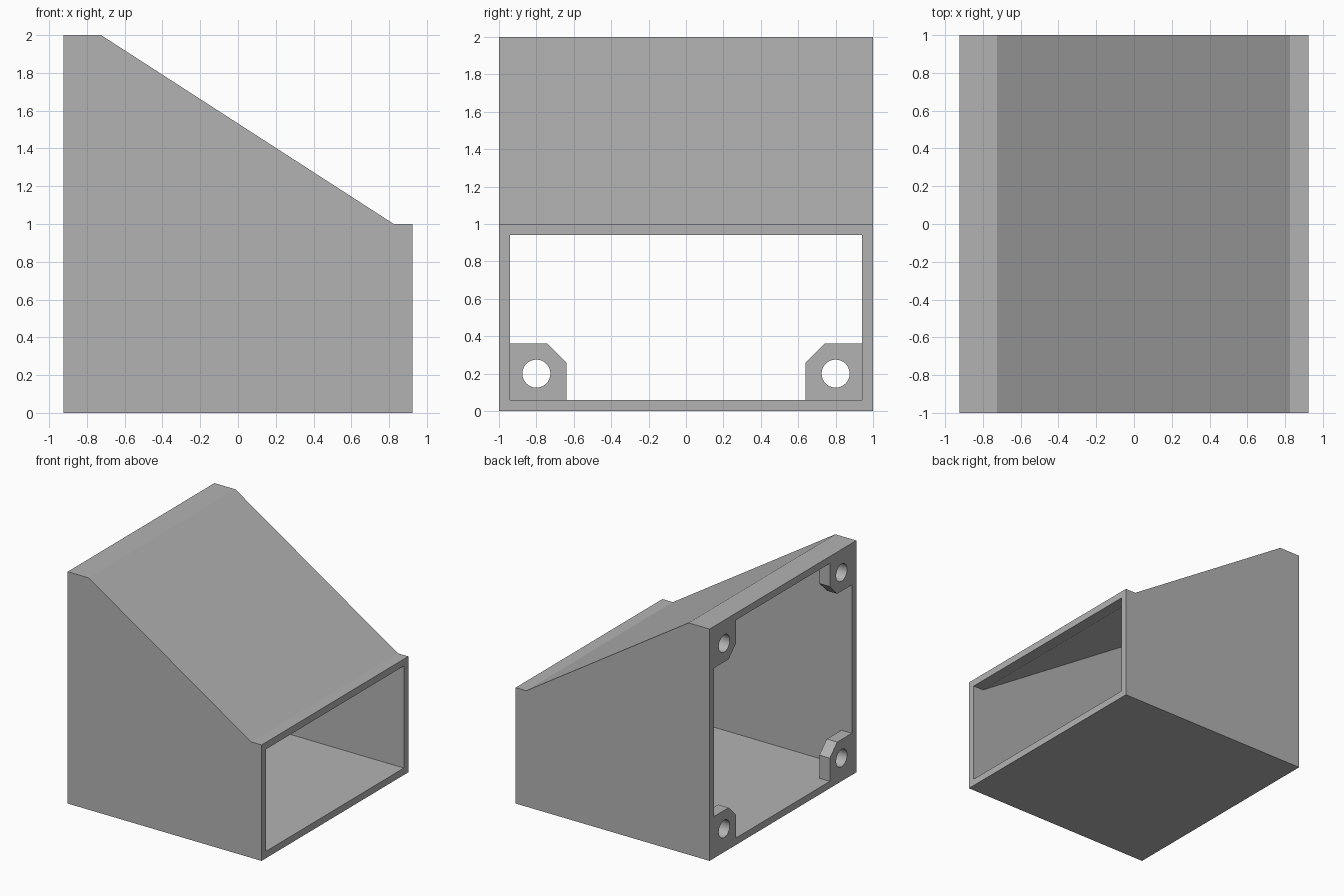
import bpy, bmesh
from math import cos, sin, tau

cube = bpy.data.objects.get("Cube")
if cube:
    bpy.data.objects.remove(cube, do_unlink=True)

grey = bpy.data.materials.new("plain_grey")
grey.use_nodes = True
colour = (0.45, 0.45, 0.45, 1)
grey.diffuse_color = colour
grey.node_tree.nodes["Principled BSDF"].inputs["Base Color"].default_value = colour

WALL = 0.06
BACK = -0.925


def finish(bm, name):
    mesh = bpy.data.meshes.new(name)
    bm.to_mesh(mesh)
    bm.free()
    obj = bpy.data.objects.new(name, mesh)
    bpy.context.collection.objects.link(obj)
    mesh.materials.append(grey)
    return obj


def ring(bm, x, height, inset):
    """Rectangular cross-section of the sleeve at x."""
    y, low, high = 1 - inset, inset, height - inset
    return [bm.verts.new((x, *p)) for p in ((-y, low), (y, low), (y, high), (-y, high))]


def bridge(bm, a, b):
    for i in range(4):
        j = (i + 1) % 4
        bm.faces.new((a[i], a[j], b[j], b[i]))


# Hollow housing, open at both ends, with a sloping roof
bm = bmesh.new()
stations = [(BACK, 2), (-0.725, 2), (0.825, 1), (-BACK, 1)]
outer = [ring(bm, x, h, 0) for x, h in stations]
inner = [ring(bm, x, h, WALL) for x, h in stations]
for skin in (outer, inner):
    for a, b in zip(skin, skin[1:]):
        bridge(bm, a, b)
for end in (0, -1):
    bridge(bm, outer[end], inner[end])
bmesh.ops.recalc_face_normals(bm, faces=bm.faces)
bmesh.ops.dissolve_limit(bm, angle_limit=0.01, verts=bm.verts, edges=bm.edges)
finish(bm, "housing")


def screw_tab(name, side, top):
    """Chamfered corner tab with a screw hole, flush with the tall opening."""
    def place(y, z):
        return (BACK, side * y, 2 - z if top else z)

    bm = bmesh.new()
    edge = 1 - WALL
    outline = [(edge, WALL), (edge, 0.36), (0.74, 0.36), (0.64, 0.26), (0.64, WALL)]
    hole = [(0.8 + 0.075 * cos(tau * i / 32), 0.2 + 0.075 * sin(tau * i / 32))
            for i in range(32)]
    for loop in (outline, hole):
        verts = [bm.verts.new(place(*p)) for p in loop]
        for a, b in zip(verts, verts[1:] + verts[:1]):
            bm.edges.new((a, b))
    bmesh.ops.triangle_fill(bm, edges=bm.edges[:], use_beauty=True, normal=(1, 0, 0))
    grown = bmesh.ops.extrude_face_region(bm, geom=bm.faces[:], use_keep_orig=True)
    moved = [v for v in grown["geom"] if isinstance(v, bmesh.types.BMVert)]
    bmesh.ops.translate(bm, verts=moved, vec=(0.1, 0, 0))
    bmesh.ops.recalc_face_normals(bm, faces=bm.faces)
    # Drop the sides hidden against the housing walls
    wall_z = 2 - WALL if top else WALL
    hidden = [f for f in bm.faces
              if all(abs(abs(v.co.y) - edge) < 1e-4 for v in f.verts)
              or all(abs(v.co.z - wall_z) < 1e-4 for v in f.verts)]
    bmesh.ops.delete(bm, geom=hidden, context="FACES")
    obj = finish(bm, name)
    bpy.ops.object.select_all(action="DESELECT")
    obj.select_set(True)
    bpy.context.view_layer.objects.active = obj
    bpy.ops.object.shade_smooth_by_angle(angle=0.5)


# Four screw tabs
for side, side_name in ((-1, "front"), (1, "rear")):
    for top in (False, True):
        screw_tab(f"{side_name}_{'upper' if top else 'lower'}_screw_tab", side, top)
